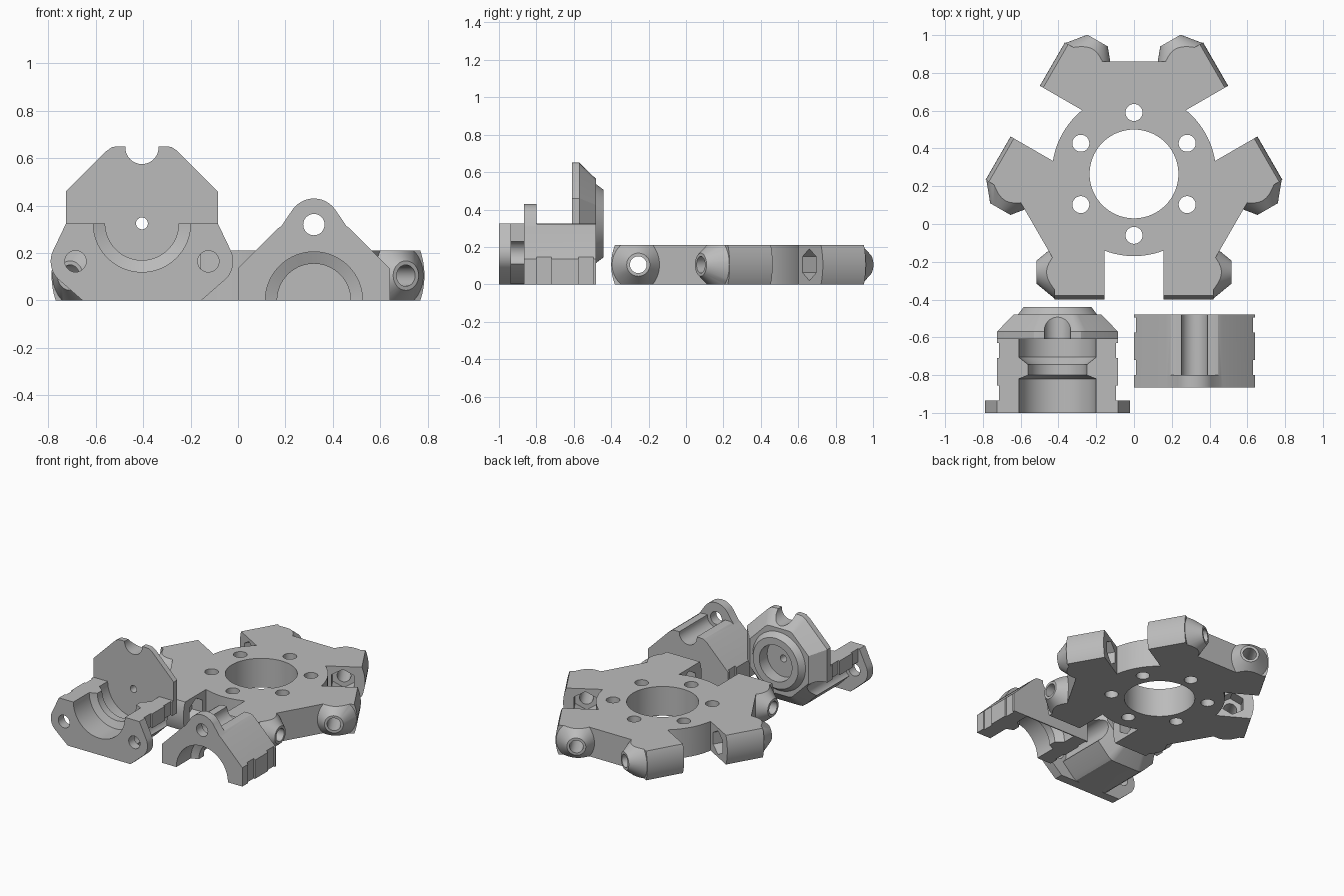
import bpy, bmesh
from math import sin, cos, pi, radians, sqrt
from mathutils import Matrix, Vector

if "Cube" in bpy.data.objects:
    bpy.data.objects.remove(bpy.data.objects["Cube"])

grey = bpy.data.materials.new("plain_grey")
grey.use_nodes = True
grey.diffuse_color = (0.5, 0.5, 0.5, 1)
grey.node_tree.nodes["Principled BSDF"].inputs["Base Color"].default_value = (0.5, 0.5, 0.5, 1)

ALONG_Y = Matrix.Rotation(-pi / 2, 4, 'X')
ALONG_X = Matrix.Rotation(pi / 2, 4, 'Y')
UP = Matrix.Identity(4)


def loft(rings, mat=UP, name="piece"):
    """Closed solid through equal-length rings of 3D points."""
    bm = bmesh.new()
    loops = [[bm.verts.new(mat @ Vector(p)) for p in ring] for ring in rings]
    n = len(loops[0])
    for a, b in zip(loops, loops[1:]):
        for i in range(n):
            j = (i + 1) % n
            bm.faces.new((a[i], a[j], b[j], b[i]))
    bm.faces.new(loops[0])
    bm.faces.new(loops[-1])
    bmesh.ops.recalc_face_normals(bm, faces=bm.faces)
    mesh = bpy.data.meshes.new(name)
    bm.to_mesh(mesh)
    bm.free()
    mesh.materials.append(grey)
    ob = bpy.data.objects.new(name, mesh)
    bpy.context.collection.objects.link(ob)
    return ob


def lathe(profile, mat=UP, segs=64):
    """Profile of (position along axis, radius)."""
    return loft([[(r * cos(2 * pi * i / segs), r * sin(2 * pi * i / segs), t)
                  for i in range(segs)] for t, r in profile], mat)


def prism_y(pts, y0, y1, mat=UP):
    return loft([[(x, y, z) for x, z in pts] for y in (y0, y1)], mat)


def box(x0, x1, y0, y1, z0, z1, mat=UP):
    return prism_y([(x0, z0), (x1, z0), (x1, z1), (x0, z1)], y0, y1, mat)


def combine(ob, other, op):
    mod = ob.modifiers.new("cut", 'BOOLEAN')
    mod.operation, mod.object, mod.solver = op, other, 'EXACT'
    bpy.context.view_layer.objects.active = ob
    bpy.ops.object.modifier_apply(modifier=mod.name)
    bpy.data.objects.remove(other)


def add(ob, other):
    combine(ob, other, 'UNION')


def cut(ob, other):
    combine(ob, other, 'DIFFERENCE')


def finish(ob, name):
    ob.name = ob.data.name = name
    bpy.ops.object.select_all(action='DESELECT')
    ob.select_set(True)
    bpy.context.view_layer.objects.active = ob
    bpy.ops.object.shade_smooth_by_angle(angle=radians(25))


def circle(cx, cz, r, n=40):
    return [(cx + r * cos(2 * pi * i / n), cz + r * sin(2 * pi * i / n)) for i in range(n)]


def hull(pts):
    """Convex outline around 2D points."""
    pts = sorted(set(pts))

    def half(seq):
        out = []
        for p in seq:
            while len(out) > 1 and ((out[-1][0] - out[-2][0]) * (p[1] - out[-2][1])
                                    - (out[-1][1] - out[-2][1]) * (p[0] - out[-2][0])) <= 1e-9:
                out.pop()
            out.append(p)
        return out[:-1]
    return half(pts) + half(pts[::-1])


# Hub: hexagonal core with three forked arms
centre = Matrix.Translation((0, 0.265, 0.105))
spins = [centre @ Matrix.Rotation(radians(120 * k), 4, 'Z') for k in range(3)]
corners = [Matrix.Rotation(radians(120 * k), 3, 'Z') @ Vector((s * 0.42, -0.463, 0))
           for k in range(3) for s in (-1, 1)]
hub = loft([[(c.x, c.y, z) for c in corners] for z in (-0.15, 0.15)], centre)
bow = [(0.38 + sqrt(0.285 ** 2 - z * z), z) for z in [0.15 * i / 8 for i in range(-8, 9)]]
section = [(0.3, -0.15)] + bow + [(0.3, 0.15)]
for m in spins:
    add(hub, loft([[(x, -r, z) for r, z in section] for x in (-0.42, 0.42)], m))
    for side in (0, pi):
        boss = m @ Matrix.Translation((0, -0.52, 0)) @ Matrix.Rotation(side, 4, 'Z') @ ALONG_X
        add(hub, lathe([(0.3, 0.14), (0.42, 0.14), (0.515, 0.062)], boss))
for m in spins:
    cut(hub, box(-0.155, 0.155, -0.9, -0.25, -0.2, 0.2, m))
add(hub, lathe([(-0.14, 0.435), (0.14, 0.435)], centre, 96))
cut(hub, lathe([(-0.3, 0.235), (0.3, 0.235)], centre, 96))
# Arm bolt holes with hexagonal nut pockets, and the ring of face holes
for m in spins:
    bolt = m @ Matrix.Translation((0, -0.52, 0)) @ ALONG_X
    cut(hub, lathe([(-0.24, 0.085), (0.24, 0.085)], bolt, 6))
    cut(hub, lathe([(-0.7, 0.045), (0.7, 0.045)], bolt, 32))
    for s in (-1, 1):
        cut(hub, lathe([(-0.3, 0.045), (0.3, 0.045)],
                       m @ Matrix.Translation((0, s * 0.325, 0)), 32))
combine(hub, box(-2, 2, -2, 2, 0, 0.21), 'INTERSECT')
finish(hub, "three_arm_hub")

# Shared shapes of the two clamp halves, around the bore axis
quarter = [(0.32, 0.135), (0.15, 0.305), (0.125, 0.322), (0.1, 0.325)]
octagon = hull([(sx * x, sz * z) for x, z in quarter for sx in (-1, 1) for sz in (-1, 1)])
BOLTS = [(0, 0.32), (-0.28, -0.16), (0.28, -0.16)]


def cut_bore(ob, m):
    cut(ob, lathe([(-1.1, 0.205), (-0.82, 0.205), (-0.8, 0.155), (-0.745, 0.155),
                   (-0.705, 0.205), (-0.61, 0.205)], m @ ALONG_Y, 96))


def cut_round(ob, m, x, z, r, y0, y1):
    cut(ob, lathe([(y0, r), (y1, r)], m @ Matrix.Translation((x, 0, z)) @ ALONG_Y, 48))


def cut_notches(ob, m, z0, z1):
    for s in (-1, 1):
        for y0, y1 in ((-0.935, -0.855), (-0.71, -0.63)):
            cut(ob, box(*sorted((s * 0.309, s * 0.4)), y0, y1, z0, z1, m))


# Lower clamp half with closed end
m = Matrix.Translation((-0.405, 0, 0.325))
housing = loft([[(x * k, y, z * k) for x, z in octagon]
                for y, k in ((-1, 1), (-0.57, 1), (-0.48, 0.73))], m)
cut(housing, box(-1, 1, -1.2, -0.61, 0, 1, m))
for x, z in BOLTS:
    cut_round(housing, m, x, z, 0.07, -0.935, -0.3)
cut_notches(housing, m, -0.145, 0.05)
add(housing, lathe([(-0.55, 0.2), (-0.48, 0.21), (-0.44, 0.18)], m @ ALONG_Y))
flange = [(s * x, z) for s in (-1, 1) for x, z in ((0.32, 0), (0.25, -0.325))]
flange += circle(-0.28, -0.16, 0.105) + circle(0.28, -0.16, 0.105)
add(housing, prism_y(hull(flange), -1, -0.935, m))
cut_bore(housing, m)
cut_round(housing, m, 0, 0, 0.13, -0.53, -0.3)
cut_round(housing, m, 0, 0, 0.025, -0.7, -0.4)
for x, z in BOLTS[1:]:
    cut_round(housing, m, x, z, 0.045, -1.1, -0.9)
finish(housing, "lower_clamp_housing")

# Upper clamp half, an open arch
m = Matrix.Translation((0.32, 0.135, 0))
arch = prism_y(octagon, -1, -0.615, m)
cut(arch, box(-1, 1, -1.2, 0, -1, 0, m))
cut_round(arch, m, 0, 0.32, 0.07, -0.935, -0.3)
cut_notches(arch, m, -0.05, 0.145)
add(arch, prism_y(hull(circle(0, 0.32, 0.11) + [(-0.16, 0.28), (0.16, 0.28)]), -1, -0.935, m))
bore = m @ Matrix.Scale(1.02, 4, Vector((0, 1, 0)))
cut_bore(arch, bore)
cut_round(arch, m, 0, 0.32, 0.045, -1.1, -0.9)
finish(arch, "upper_clamp_arch")
